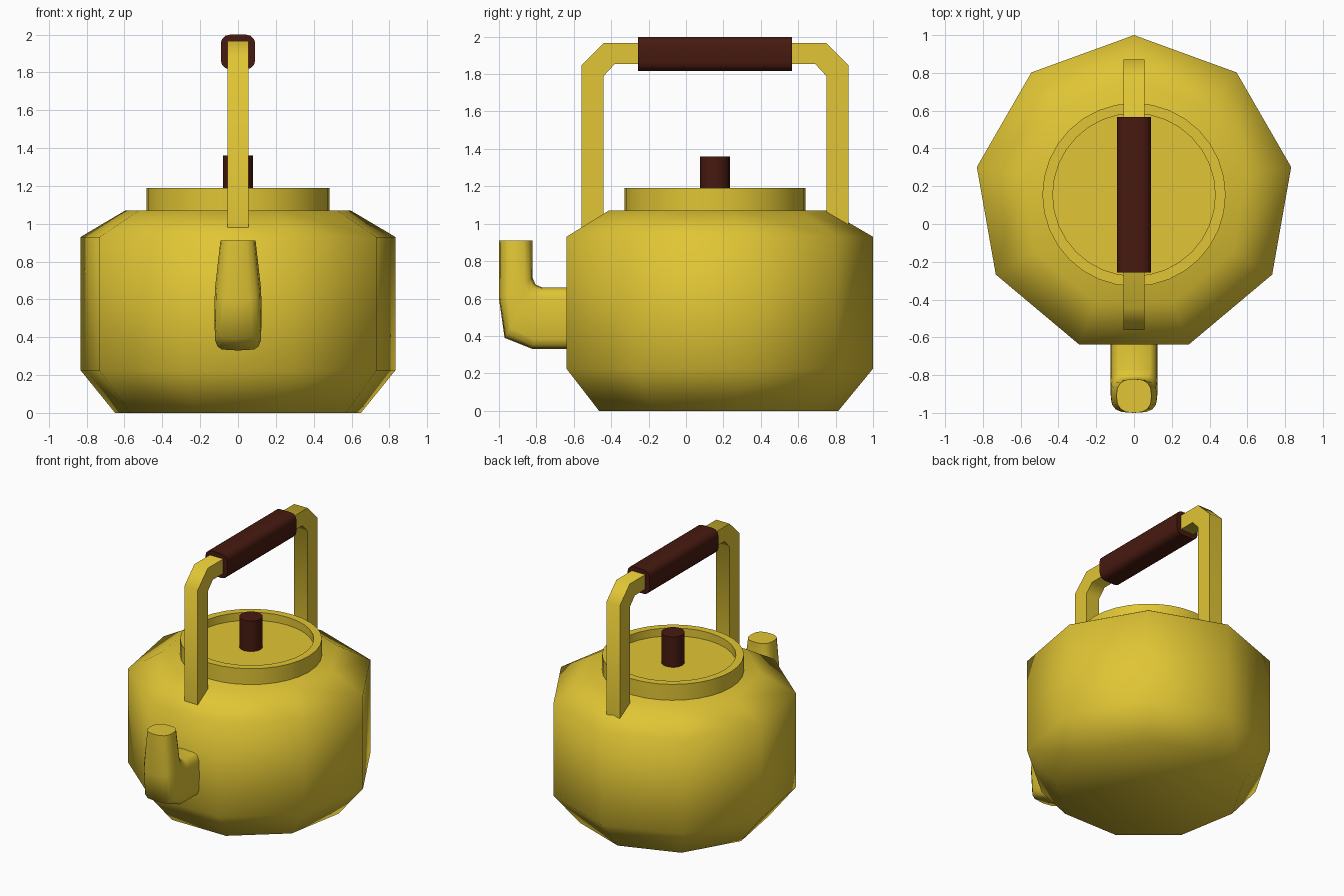
import bpy, bmesh
from math import sin, cos, pi, radians, copysign

if "Cube" in bpy.data.objects:
    bpy.data.objects.remove(bpy.data.objects["Cube"])

CY = 0.155  # centre of the pot in y


def material(name, color):
    m = bpy.data.materials.new(name)
    m.diffuse_color = (*color, 1)
    m.use_nodes = True
    m.node_tree.nodes["Principled BSDF"].inputs["Base Color"].default_value = m.diffuse_color
    return m


YELLOW = material("yellow_enamel", (0.75, 0.56, 0.035))
BROWN = material("brown_wood", (0.062, 0.010, 0.005))


def finish(name, bm, mat, angle=None):
    """Make an object; smooth fully, or only below the given angle."""
    bmesh.ops.recalc_face_normals(bm, faces=bm.faces)
    me = bpy.data.meshes.new(name)
    bm.to_mesh(me)
    bm.free()
    me.materials.append(mat)
    ob = bpy.data.objects.new(name, me)
    bpy.context.collection.objects.link(ob)
    bpy.ops.object.select_all(action='DESELECT')
    ob.select_set(True)
    bpy.context.view_layer.objects.active = ob
    if angle is None:
        bpy.ops.object.shade_smooth()
    else:
        bpy.ops.object.shade_smooth_by_angle(angle=radians(angle))
    return ob


def loft(rings):
    """Skin a list of equal-length point rings and cap both ends."""
    bm = bmesh.new()
    vs = [[bm.verts.new(p) for p in r] for r in rings]
    n = len(vs[0])
    for a, b in zip(vs, vs[1:]):
        for i in range(n):
            j = (i + 1) % n
            bm.faces.new((a[i], a[j], b[j], b[i]))
    bm.faces.new(vs[0])
    bm.faces.new(vs[-1])
    return bm


def lathe(profile, sides):
    """Turn (radius, z) points around the pot axis, first corner to the back."""
    return loft([[(r * sin(2 * pi * i / sides), CY + r * cos(2 * pi * i / sides), z)
                  for i in range(sides)] for r, z in profile])


# Nine-sided pot body
finish("body", lathe([(0.66, 0), (0.845, 0.225), (0.845, 0.93), (0.605, 1.07)], 9), YELLOW)

# Recessed lid with raised rim
finish("lid", lathe([(0.485, 1.05), (0.485, 1.19), (0.43, 1.19), (0.43, 1.13)], 32), YELLOW, 35)

# Lid knob
finish("knob", lathe([(0.08, 1.12), (0.08, 1.36)], 16), BROWN, 35)

# Spout: rounded-square elbow turning into a round mouth
# each section: bottom/outer (y, z), top/inner (y, z), half width, squareness
sections = [
    ((-0.60, 0.33), (-0.60, 0.66), 0.125, 5),
    ((-0.82, 0.33), (-0.77, 0.66), 0.125, 5),
    ((-0.97, 0.39), (-0.805, 0.675), 0.125, 4),
    ((-1.00, 0.60), (-0.82, 0.71), 0.122, 3),
    ((-1.00, 0.91), (-0.82, 0.91), 0.093, 2.6),
]
rings = []
for (y0, z0), (y1, z1), hw, e in sections:
    ring = []
    for i in range(16):
        c, s = cos(2 * pi * i / 16), sin(2 * pi * i / 16)
        u = copysign(abs(c) ** (2 / e), c)
        t = (copysign(abs(s) ** (2 / e), s) + 1) / 2
        ring.append((hw * u, y0 + (y1 - y0) * t, z0 + (z1 - z0) * t))
    rings.append(ring)
finish("spout", loft(rings), YELLOW, 60)

# Handle frame: square bar with chamfered corners, mirrored about the pot axis
half = [((0.715, 0.96), (0.595, 0.96)), ((0.715, 1.845), (0.595, 1.79)),
        ((0.595, 1.965), (0.535, 1.855))]
path = [(1, o, i) for o, i in half] + [(-1, o, i) for o, i in reversed(half)]
finish("handle", loft([[(x, CY + s * p[0], p[1])
                        for x, p in ((-0.056, o), (0.056, o), (0.056, i), (-0.056, i))]
                       for s, o, i in path]), YELLOW, 50)

# Wooden grip with rounded long edges
corners = [(0.045, 0.045, 0), (-0.045, 0.045, 90), (-0.045, -0.045, 180), (0.045, -0.045, 270)]
outline = [(cx + 0.046 * cos(radians(a + d)), 1.908 + cz + 0.046 * sin(radians(a + d)))
           for cx, cz, a in corners for d in (0, 30, 60, 90)]
finish("grip", loft([[(x, y, z) for x, z in outline] for y in (-0.257, 0.567)]), BROWN, 40)
